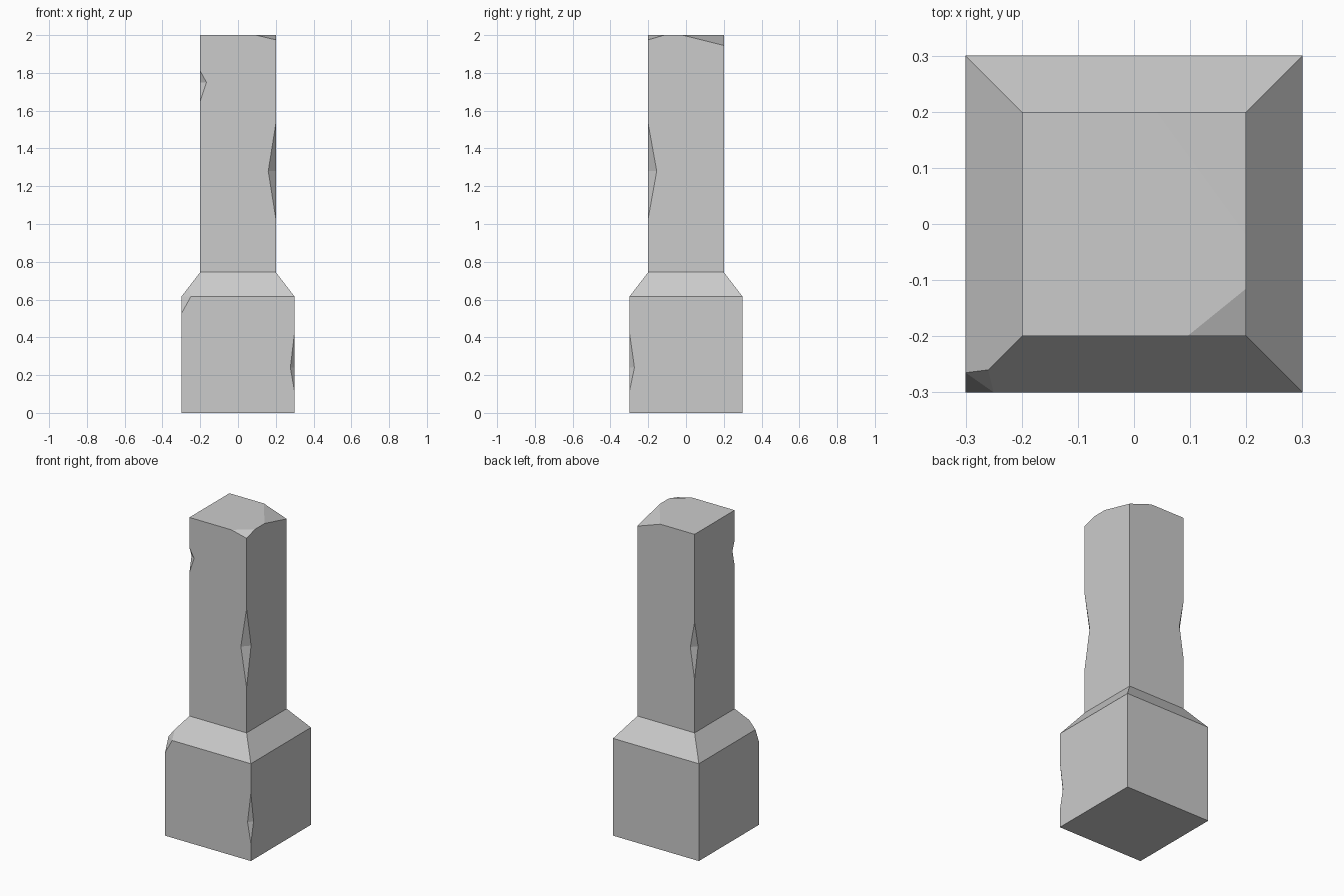
import bpy, bmesh

if "Cube" in bpy.data.objects:
    bpy.data.objects.remove(bpy.data.objects["Cube"])

# Corners counter-clockwise: front-left, front-right, back-right, back-left
SIGNS = [(-1, -1), (1, -1), (1, 1), (-1, 1)]


def chipped_prism(name, half, z0, z1, notches, chips, shoulder=None):
    """Square stone with edge notches {corner: (low, mid, high, dx, dy)} and
    broken top corners {corner: (drop, dx, dy)}. It has a flat top, or a sloping
    shoulder (top_half, top_z, {corner: point on the slope edge})."""
    bm = bmesh.new()

    def face(points):
        bm.faces.new([bm.verts.new(p) for p in points])

    def at(c, z, dx=0, dy=0):
        sx, sy = SIGNS[c % 4]
        return (sx * (half - dx), sy * (half - dy), z)

    def path(c, axis):
        """Outline of a corner, going up, on the face running along axis."""
        c %= 4

        def moved(z, dx, dy):
            return at(c, z, dx, 0) if axis == 0 else at(c, z, 0, dy)
        pts = [at(c, z0)]
        if c in notches:
            lo, mid, hi, dx, dy = notches[c]
            pts += [at(c, lo), moved(mid, dx, dy), at(c, hi)]
        if c in chips:
            drop, dx, dy = chips[c]
            pts += [at(c, z1 - drop), moved(z1, dx, dy)]
        else:
            pts.append(at(c, z1))
        return pts

    # side walls
    for c in range(4):
        axis = c % 2
        face(path(c + 1, axis) + path(c, axis)[::-1])
    # notch and chip facets
    for c, (lo, mid, hi, dx, dy) in notches.items():
        for z in (lo, hi):
            face([at(c, z), at(c, mid, dx, 0), at(c, mid, 0, dy)])
    for c, (drop, dx, dy) in chips.items():
        a, b = at(c, z1, dx, 0), at(c, z1, 0, dy)
        face([at(c, z1 - drop), a, b])
        if shoulder:
            face([shoulder[2][c], a, b])
    # flat top or sloping shoulder
    if shoulder is None:
        top = []
        for c in range(4):
            for axis in ((c + 1) % 2, c % 2):
                p = path(c, axis)[-1]
                if p not in top:
                    top.append(p)
        face(top)
    else:
        th, tz, slope = shoulder
        for c in range(4):
            n = (c + 1) % 4
            loop = [path(c, c % 2)[-1], path(n, c % 2)[-1]]
            if n in slope:
                loop.append(slope[n])
            loop += [(SIGNS[k][0] * th, SIGNS[k][1] * th, tz) for k in (n, c)]
            if c in slope:
                loop.append(slope[c])
            face(loop)
        face([at(c, z0) for c in range(4)])

    bmesh.ops.remove_doubles(bm, verts=bm.verts, dist=1e-4)
    bmesh.ops.recalc_face_normals(bm, faces=bm.faces)
    mesh = bpy.data.meshes.new(name)
    bm.to_mesh(mesh)
    bm.free()
    obj = bpy.data.objects.new(name, mesh)
    bpy.context.collection.objects.link(obj)
    return obj


# Plinth block with sloping shoulder
chipped_prism("plinth", 0.3, 0, 0.615,
              notches={1: (0.11, 0.24, 0.43, 0.023, 0.027)},
              chips={0: (0.09, 0.05, 0.035)},
              shoulder=(0.2, 0.745, {0: (-0.26, -0.26, 0.667)}))

# Tall worn shaft
chipped_prism("shaft", 0.2, 0.745, 2.0,
              notches={0: (1.65, 1.75, 1.81, 0.033, 0.022),
                       1: (1.03, 1.28, 1.53, 0.04, 0.045),
                       3: (1.08, 1.28, 1.445, 0.03, 0.035)},
              chips={1: (0.025, 0.105, 0.085),
                     2: (0.055, 0.16, 0.22)})
